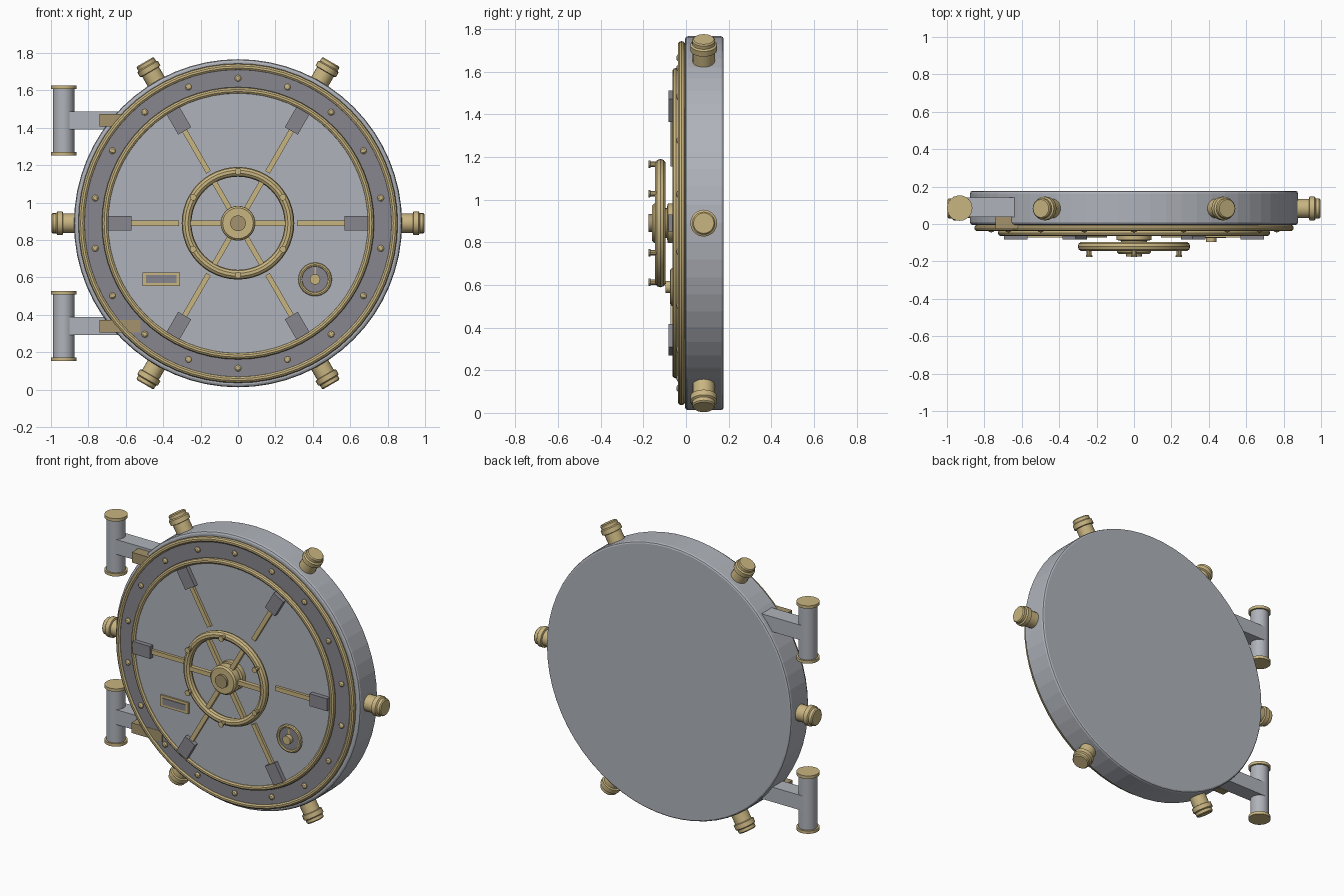
import bpy, bmesh
from math import radians, cos, sin, tau
from mathutils import Matrix, Vector

cube = bpy.data.objects.get("Cube")
if cube:
    bpy.data.objects.remove(cube, do_unlink=True)


def material(name, rgb):
    m = bpy.data.materials.new(name)
    m.use_nodes = True
    color = (*rgb, 1)
    m.diffuse_color = color
    m.node_tree.nodes["Principled BSDF"].inputs["Base Color"].default_value = color
    return m


STEEL = material("steel", (0.43, 0.45, 0.49))
DARK = material("dark_steel", (0.24, 0.24, 0.27))
BRASS = material("brass", (0.58, 0.46, 0.22))
AGED = material("aged_brass", (0.37, 0.29, 0.15))

# Door frame: local x right, local y up, local z out of the front
FRONT = Matrix.Translation((0, 0, 0.89)) @ Matrix.Rotation(radians(90), 4, "X")
MOVE = Matrix.Translation


def around(angle):
    return FRONT @ Matrix.Rotation(radians(angle), 4, "Z")


def finish(name, bm, mat, matrix, smooth):
    bmesh.ops.recalc_face_normals(bm, faces=bm.faces)
    bm.transform(matrix)
    mesh = bpy.data.meshes.new(name)
    bm.to_mesh(mesh)
    bm.free()
    mesh.materials.append(mat)
    ob = bpy.data.objects.new(name, mesh)
    bpy.context.collection.objects.link(ob)
    if smooth:
        bpy.ops.object.select_all(action="DESELECT")
        ob.select_set(True)
        bpy.context.view_layer.objects.active = ob
        bpy.ops.object.shade_smooth_by_angle(angle=radians(35))
    return ob


def lathe(name, profile, mat, matrix=FRONT, steps=24, closed=False, smooth=True):
    """Revolve (radius, height) points about the local z axis."""
    bm = bmesh.new()
    vs = [bm.verts.new((r, 0, h)) for r, h in profile]
    edges = [bm.edges.new(pair) for pair in zip(vs, vs[1:])]
    if closed:
        edges.append(bm.edges.new((vs[-1], vs[0])))
    bmesh.ops.spin(bm, geom=vs + edges, cent=(0, 0, 0), axis=(0, 0, 1),
                   angle=tau, steps=steps, use_merge=False)
    bmesh.ops.remove_doubles(bm, verts=bm.verts, dist=0.0001)
    return finish(name, bm, mat, matrix, smooth)


def disc(name, r, low, high, mat, matrix=FRONT, steps=24):
    return lathe(name, [(0, low), (r, low), (r, high), (0, high)], mat, matrix, steps)


def ring(name, major, minor, height, mat, matrix=FRONT, steps=64, sides=10):
    pts = [(major + minor * cos(tau * i / sides), height + minor * sin(tau * i / sides))
           for i in range(sides)]
    return lathe(name, pts, mat, matrix, steps, closed=True)


def box(name, low, high, mat, matrix=FRONT):
    a, b = Vector(low), Vector(high)
    bm = bmesh.new()
    bmesh.ops.create_cube(bm, size=1, matrix=MOVE((a + b) / 2) @ Matrix.Diagonal((*(b - a), 1)))
    return finish(name, bm, mat, matrix, False)


# Door body, flange and face
lathe("door_body", [(0, -0.177), (0.865, -0.177), (0.873, -0.173), (0.877, -0.163),
                    (0.877, -0.01), (0.873, 0), (0.863, 0.005), (0, 0.005)],
      STEEL, steps=64, smooth=False)
disc("flange", 0.835, 0, 0.03, DARK, steps=64)
disc("door_face", 0.71, 0.02, 0.055, STEEL, steps=64)
ring("outer_trim", 0.836, 0.018, 0.021, BRASS)
ring("inner_trim", 0.71, 0.018, 0.047, BRASS)

# Rivets around the flange
for i in range(18):
    lathe("rivet", [(0, 0.02), (0.018, 0.02), (0.018, 0.036), (0.011, 0.043), (0, 0.045)],
          BRASS, around(90 + i * 20) @ MOVE((0.775, 0, 0)), 8)

# Six locking bolts with their rods, clamp blocks and wheel spokes
for i in range(6):
    spoke = around(i * 60)
    lathe("locking_bolt", [(0, 0.8), (0.052, 0.8), (0.052, 0.935), (0.063, 0.938),
                           (0.063, 0.966), (0.054, 0.972), (0.054, 0.99),
                           (0.048, 0.996), (0, 0.996)],
          BRASS, spoke @ MOVE((0, 0, -0.083)) @ Matrix.Rotation(radians(90), 4, "Y"), 20)
    box("locking_rod", (0.315, -0.014, 0.05), (0.6, 0.014, 0.072), BRASS, spoke)
    box("clamp_block", (0.57, -0.04, 0.05), (0.695, 0.04, 0.083), DARK, spoke)
    box("wheel_spoke", (0.05, -0.014, 0.107), (0.275, 0.014, 0.133), BRASS, spoke)
    # Grip pegs sit between the spokes
    lathe("grip_peg", [(0, 0.12), (0.013, 0.12), (0.013, 0.166), (0.018, 0.168),
                       (0.018, 0.177), (0, 0.177)],
          BRASS, around(30 + i * 60) @ MOVE((0.277, 0, 0)), 10)

# Hand wheel
ring("wheel_rim", 0.275, 0.026, 0.12, BRASS, steps=48)
lathe("wheel_hub", [(0, 0.05), (0.093, 0.05), (0.093, 0.085), (0.07, 0.09), (0.07, 0.1),
                    (0.092, 0.105), (0.092, 0.15), (0.082, 0.16), (0, 0.16)], BRASS, steps=32)
disc("hub_nub", 0.042, 0.15, 0.175, AGED)

# Combination dial
dial = FRONT @ MOVE((0.412, -0.3, 0))
disc("dial_face", 0.08, 0.05, 0.066, DARK, dial, 32)
ring("dial_rim", 0.079, 0.011, 0.063, BRASS, dial, 32, 8)
disc("dial_knob", 0.028, 0.06, 0.095, BRASS, dial, 16)
box("dial_mark", (-0.004, 0.03, 0.06), (0.004, 0.066, 0.07), BRASS, dial)

# Small framed plate
box("plate_frame", (-0.51, -0.335, 0.05), (-0.31, -0.262, 0.066), BRASS)
box("plate_panel", (-0.492, -0.319, 0.06), (-0.328, -0.278, 0.07), DARK)

# Hinges on the right side of the door
for side in (1, -1):
    hinge = FRONT @ MOVE((0, side * 0.55, 0))
    box("hinge_arm", (-0.93, -0.048, -0.142), (-0.635, 0.048, -0.038), STEEL, hinge)
    front = 0.028 if side > 0 else 0.032
    box("hinge_strap", (-0.74, -0.033, -0.04), (-0.52, 0.033, front), AGED, hinge)
    pin = MOVE((-0.932, 0.085, 0.89 + side * 0.55))
    disc("hinge_barrel", 0.057, -0.175, 0.175, STEEL, pin)
    for end in (1, -1):
        low, high = sorted((end * 0.168, end * 0.187))
        disc("hinge_cap", 0.068, low, high, BRASS, pin)
